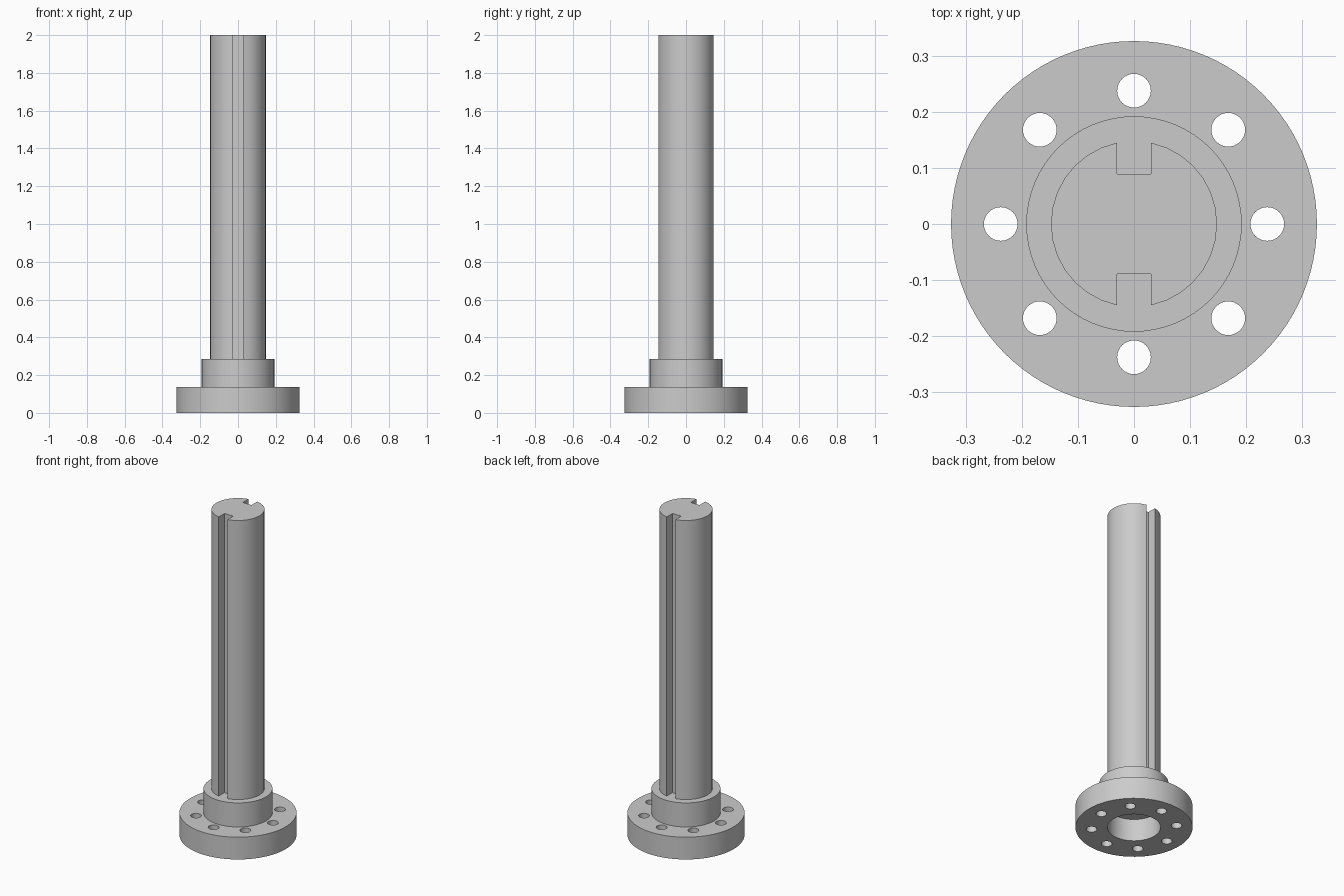
import bpy
import bmesh
from math import asin, cos, pi, radians, sin

if "Cube" in bpy.data.objects:
    bpy.data.objects.remove(bpy.data.objects["Cube"])

FLANGE_R, HUB_R, SHAFT_R = 0.326, 0.192, 0.148
FLANGE_TOP, HUB_TOP, SHAFT_TOP = 0.137, 0.285, 2.0
BOLT_RING, BOLT_R, BOLTS = 0.2375, 0.03, 8
SLOT_HALF, SLOT_FLOOR = 0.03, 0.089

steel = bpy.data.materials.new("steel_grey")
steel.use_nodes = True
steel.diffuse_color = (0.6, 0.6, 0.6, 1)
steel.node_tree.nodes["Principled BSDF"].inputs["Base Color"].default_value = steel.diffuse_color


def circle(radius, sides, cx=0, cy=0):
    return [(cx + radius * cos(2 * pi * i / sides), cy + radius * sin(2 * pi * i / sides))
            for i in range(sides)]


def prism(name, outline, z0, z1):
    """Extrude a flat outline from z0 up to z1."""
    bm = bmesh.new()
    face = bm.faces.new([bm.verts.new((x, y, z0)) for x, y in outline])
    top = bmesh.ops.extrude_face_region(bm, geom=[face], use_keep_orig=True)
    verts = [g for g in top["geom"] if isinstance(g, bmesh.types.BMVert)]
    bmesh.ops.translate(bm, verts=verts, vec=(0, 0, z1 - z0))
    bmesh.ops.recalc_face_normals(bm, faces=bm.faces)
    mesh = bpy.data.meshes.new(name)
    bm.to_mesh(mesh)
    bm.free()
    mesh.materials.append(steel)
    obj = bpy.data.objects.new(name, mesh)
    bpy.context.collection.objects.link(obj)
    return obj


def activate(obj):
    bpy.ops.object.select_all(action="DESELECT")
    obj.select_set(True)
    bpy.context.view_layer.objects.active = obj


def cut(obj, cutter):
    """Subtract the cutter, then discard it."""
    cutter.hide_render = True
    mod = obj.modifiers.new("cut", "BOOLEAN")
    mod.operation, mod.solver, mod.object = "DIFFERENCE", "EXACT", cutter
    activate(obj)
    bpy.ops.object.modifier_apply(modifier=mod.name)
    bpy.data.objects.remove(cutter)


# Flange with a central bore and a ring of bolt holes
flange = prism("flange", circle(FLANGE_R, 96), 0, FLANGE_TOP)
cut(flange, prism("bore_cutter", circle(SHAFT_R, 64), -0.1, FLANGE_TOP + 0.1))
for i in range(BOLTS):
    a = 2 * pi * i / BOLTS
    hole = circle(BOLT_R, 32, BOLT_RING * cos(a), BOLT_RING * sin(a))
    cut(flange, prism("bolt_cutter", hole, -0.1, FLANGE_TOP + 0.1))

# Hub, closing the top of the bore
hub = prism("hub", circle(HUB_R, 64), FLANGE_TOP, HUB_TOP)

# Shaft with a full-length keyway at front and back
half_slot = asin(SLOT_HALF / SHAFT_R)
start, end, steps = -pi / 2 + half_slot, pi / 2 - half_slot, 14
side = [(SHAFT_R * cos(a), SHAFT_R * sin(a))
        for a in (start + (end - start) * i / steps for i in range(steps + 1))]
side += [(SLOT_HALF, SLOT_FLOOR), (-SLOT_HALF, SLOT_FLOOR)]
outline = side + [(-x, -y) for x, y in side]
shaft = prism("shaft", outline, HUB_TOP, SHAFT_TOP)

for obj in (flange, hub, shaft):
    activate(obj)
    bpy.ops.object.shade_smooth_by_angle(angle=radians(30))
